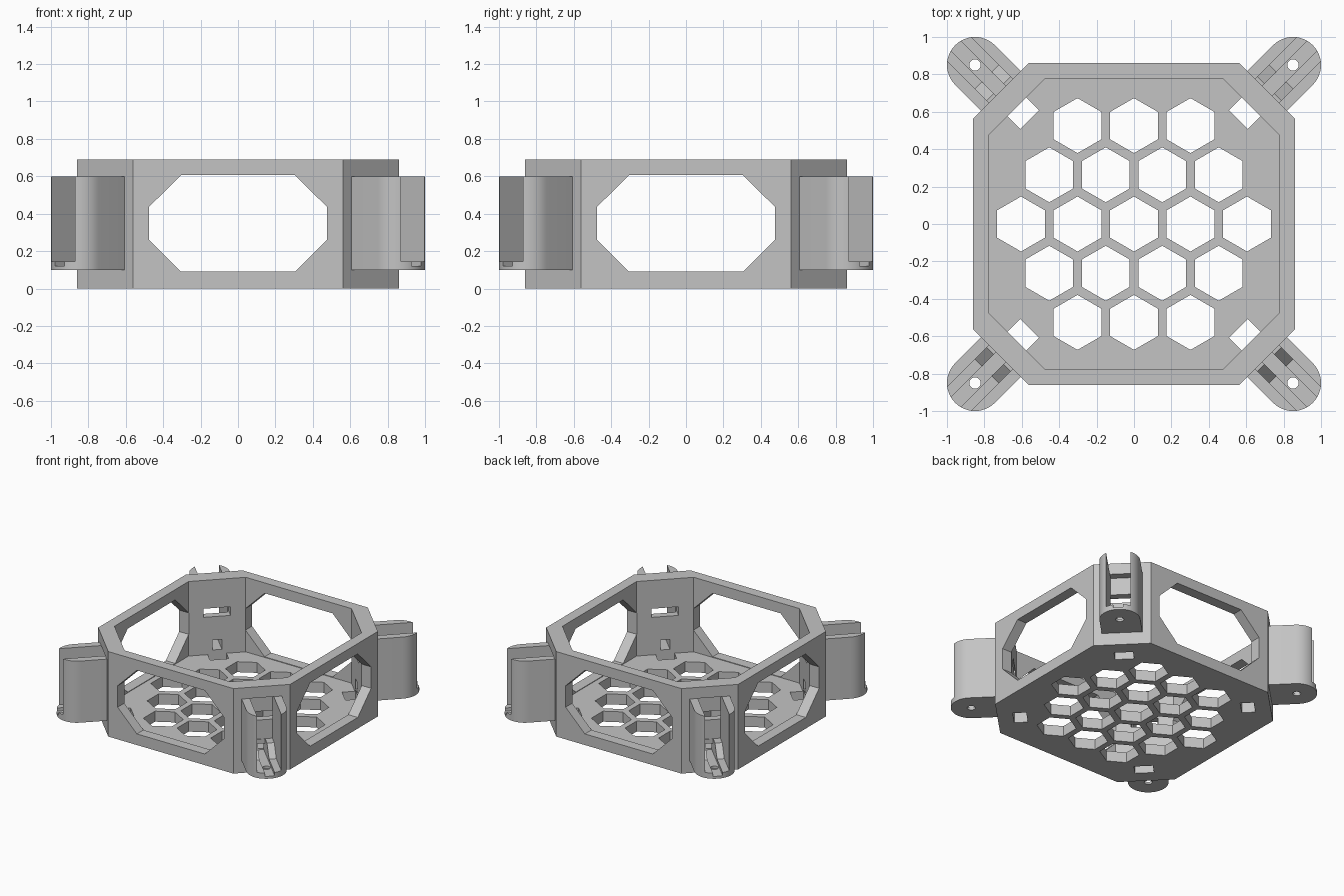
import bpy, bmesh, math
from mathutils import Matrix

if "Cube" in bpy.data.objects:
    bpy.data.objects.remove(bpy.data.objects["Cube"], do_unlink=True)

grey = bpy.data.materials.new("light_grey_plastic")
grey.use_nodes = True
grey.diffuse_color = (0.55, 0.55, 0.55, 1)
grey.node_tree.nodes["Principled BSDF"].inputs["Base Color"].default_value = (0.55, 0.55, 0.55, 1)


def prism(name, pts, lo, hi, axis="z", turn=0):
    """Extrude a closed profile along z (points x, y) or along y (points x, z)."""
    bm = bmesh.new()
    place = (lambda p, e: (p[0], p[1], e)) if axis == "z" else (lambda p, e: (p[0], e, p[1]))
    a = [bm.verts.new(place(p, lo)) for p in pts]
    b = [bm.verts.new(place(p, hi)) for p in pts]
    bm.faces.new(a)
    bm.faces.new(b)
    for i in range(len(pts)):
        j = (i + 1) % len(pts)
        bm.faces.new((a[i], a[j], b[j], b[i]))
    bmesh.ops.recalc_face_normals(bm, faces=bm.faces)
    bm.transform(Matrix.Rotation(turn, 4, "Z"))
    mesh = bpy.data.meshes.new(name)
    bm.to_mesh(mesh)
    bm.free()
    mesh.materials.append(grey)
    obj = bpy.data.objects.new(name, mesh)
    bpy.context.collection.objects.link(obj)
    return obj


def cut(target, cutter):
    """Subtract the cutter and discard it."""
    cutter.hide_render = True
    mod = target.modifiers.new("cut", "BOOLEAN")
    mod.operation = "DIFFERENCE"
    mod.solver = "EXACT"
    mod.object = cutter
    bpy.context.view_layer.objects.active = target
    bpy.ops.object.modifier_apply(modifier=mod.name)
    bpy.data.objects.remove(cutter, do_unlink=True)


def octagon(w, h, cw, ch, cy=0):
    """Rectangle of half size w, h whose corners start at cw and ch."""
    return [(x, y + cy) for x, y in ((w, -ch), (w, ch), (cw, h), (-cw, h),
                                     (-w, ch), (-w, -ch), (-cw, -h), (cw, -h))]


def rect(x0, x1, y0, y1):
    return [(x0, y0), (x1, y0), (x1, y1), (x0, y1)]


def ngon(cx, cy, r, n, start=0):
    return [(cx + r * math.cos(start + math.tau * i / n),
             cy + r * math.sin(start + math.tau * i / n)) for i in range(n)]


# Shared cut profiles of one corner, laid out along +x (x is the radial direction)
CHANNEL = [(0.945, 0.235), (1.024, 0.235), (1.112, 0.145), (1.5, 0.145),
           (1.5, 0.8), (1.009, 0.8), (1.009, 0.6), (0.945, 0.6)]
GROOVE = [(0.8, 0.12), (1.5, 0.12), (1.5, 0.3), (0.95, 0.3), (0.95, 0.2), (0.8, 0.2)]


def cut_channel(target, turn=0):
    cut(target, prism("channel_cutter", CHANNEL, -0.09, 0.09, "y", turn))
    cut(target, prism("groove_cutter", GROOVE, -0.036, 0.036, "y", turn))


# Frame: open octagonal tray with a window in each long wall
frame = prism("frame", octagon(0.862, 0.862, 0.562, 0.562), 0, 0.69)
cut(frame, prism("cavity_cutter", octagon(0.777, 0.777, 0.475, 0.475), 0.085, 1))
window = octagon(0.477, 0.258, 0.305, 0.087, 0.348)
for turn in (0, math.pi / 2):
    cut(frame, prism("window_cutter", window, -1, 1, "y", turn))

# Honeycomb floor
for row in range(-2, 3):
    count = 5 - abs(row)
    for i in range(count):
        x = (i - (count - 1) / 2) * 0.302
        cut(frame, prism("hex_cutter", ngon(x, row * 0.263, 0.147, 6, math.pi / 2), -0.1, 0.3))

# Corner openings: recess, cable groove, upper slot and floor slot
turns = [math.pi / 4 + k * math.pi / 2 for k in range(4)]
for turn in turns:
    cut_channel(frame, turn)
    cut(frame, prism("slot_cutter", rect(0.8, 0.96, 0.39, 0.46), -0.1, 0.1, "y", turn))
    cut(frame, prism("floor_slot_cutter", rect(0.79, 0.89, -0.07, 0.07), -0.1, 0.1, "z", turn))

# Corner mount: rounded arm with a ramped channel, cable groove and screw hole
arc = [(1.202 + 0.15 * math.cos(a), 0.15 * math.sin(a))
       for a in (math.pi * (i / 24 - 0.5) for i in range(25))]
mount = prism("corner_mount", [(1.0, -0.15)] + arc + [(1.0, 0.15)], 0.1, 0.6)
cut_channel(mount)
cut(mount, prism("screw_cutter", ngon(1.202, 0, 0.03, 24), 0, 0.4))

bpy.ops.object.select_all(action="DESELECT")
mount.select_set(True)
bpy.context.view_layer.objects.active = mount
bpy.ops.object.shade_smooth_by_angle(angle=math.radians(30))

names = ("back_left", "back_right", "front_right", "front_left")
for name, turn in zip(names, turns):
    obj = mount if name == "back_left" else mount.copy()
    if obj is not mount:
        bpy.context.collection.objects.link(obj)
    obj.name = "corner_mount_" + name
    obj.rotation_euler.z = turn
